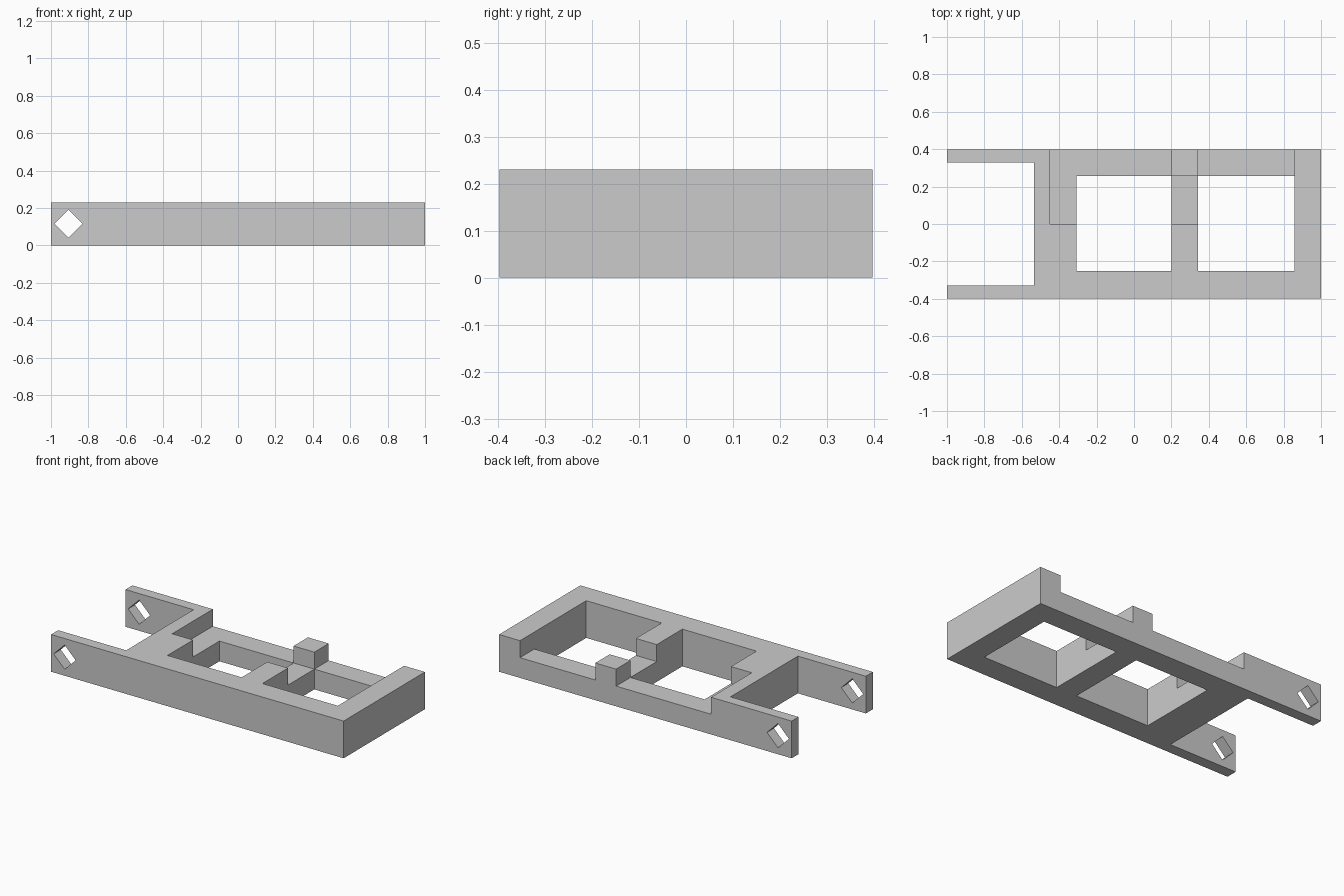
import bpy, bmesh, math
from mathutils import Matrix

cube = bpy.data.objects.get("Cube")
if cube:
    bpy.data.objects.remove(cube, do_unlink=True)

grey = bpy.data.materials.new("plain_grey")
grey.use_nodes = True
colour = (0.6, 0.6, 0.6, 1)
grey.diffuse_color = colour
grey.node_tree.nodes["Principled BSDF"].inputs["Base Color"].default_value = colour


def box(name, x, y, z, tilt=0):
    """Box spanning the given ranges, optionally turned about its y axis."""
    mid = [(a + b) / 2 for a, b in (x, y, z)]
    size = [b - a for a, b in (x, y, z)]
    bm = bmesh.new()
    bmesh.ops.create_cube(bm, size=1, matrix=Matrix.Translation(mid)
                          @ Matrix.Rotation(tilt, 4, "Y")
                          @ Matrix.Diagonal((*size, 1)))
    mesh = bpy.data.meshes.new(name)
    bm.to_mesh(mesh)
    bm.free()
    mesh.materials.append(grey)
    obj = bpy.data.objects.new(name, mesh)
    bpy.context.collection.objects.link(obj)
    return obj


HEIGHT, STEP = 0.23, 0.125
HALF_WIDTH = 0.397
THROUGH = (-1, 1)
ABOVE = (STEP, 1)
WINDOW_Y = (-0.25, 0.257)
BAY_1, BAY_2 = (-0.307, 0.2), (0.342, 0.857)
NOTCH_START = -0.45

frame = box("frame", (-1, 1), (-HALF_WIDTH, HALF_WIDTH), (0, HEIGHT))

# Square hole standing on its corner, through both arms
side = 0.075 * math.sqrt(2) / 2
hole_x, hole_z = -0.907, HEIGHT / 2

cutters = [
    # Open end between the two arms
    box("fork_gap", (-2, -0.535), (-0.328, 0.33), THROUGH),
    # Two windows
    box("window_1", BAY_1, WINDOW_Y, THROUGH),
    box("window_2", BAY_2, WINDOW_Y, THROUGH),
    # Lowered rear half, leaving a post between the bays
    box("inner_step", (NOTCH_START, BAY_2[1]), (0, WINDOW_Y[1]), ABOVE),
    box("rail_step_1", (NOTCH_START, BAY_1[1]), (0.1, 1), ABOVE),
    box("rail_step_2", BAY_2, (0.1, 1), ABOVE),
    box("pin_hole", (hole_x - side, hole_x + side), (-1, 1),
        (hole_z - side, hole_z + side), math.pi / 4),
]

bpy.context.view_layer.objects.active = frame
for cutter in cutters:
    cutter.hide_render = True
    mod = frame.modifiers.new(cutter.name, "BOOLEAN")
    mod.operation = "DIFFERENCE"
    mod.solver = "EXACT"
    mod.object = cutter
    bpy.ops.object.modifier_apply(modifier=mod.name)
    bpy.data.objects.remove(cutter, do_unlink=True)
